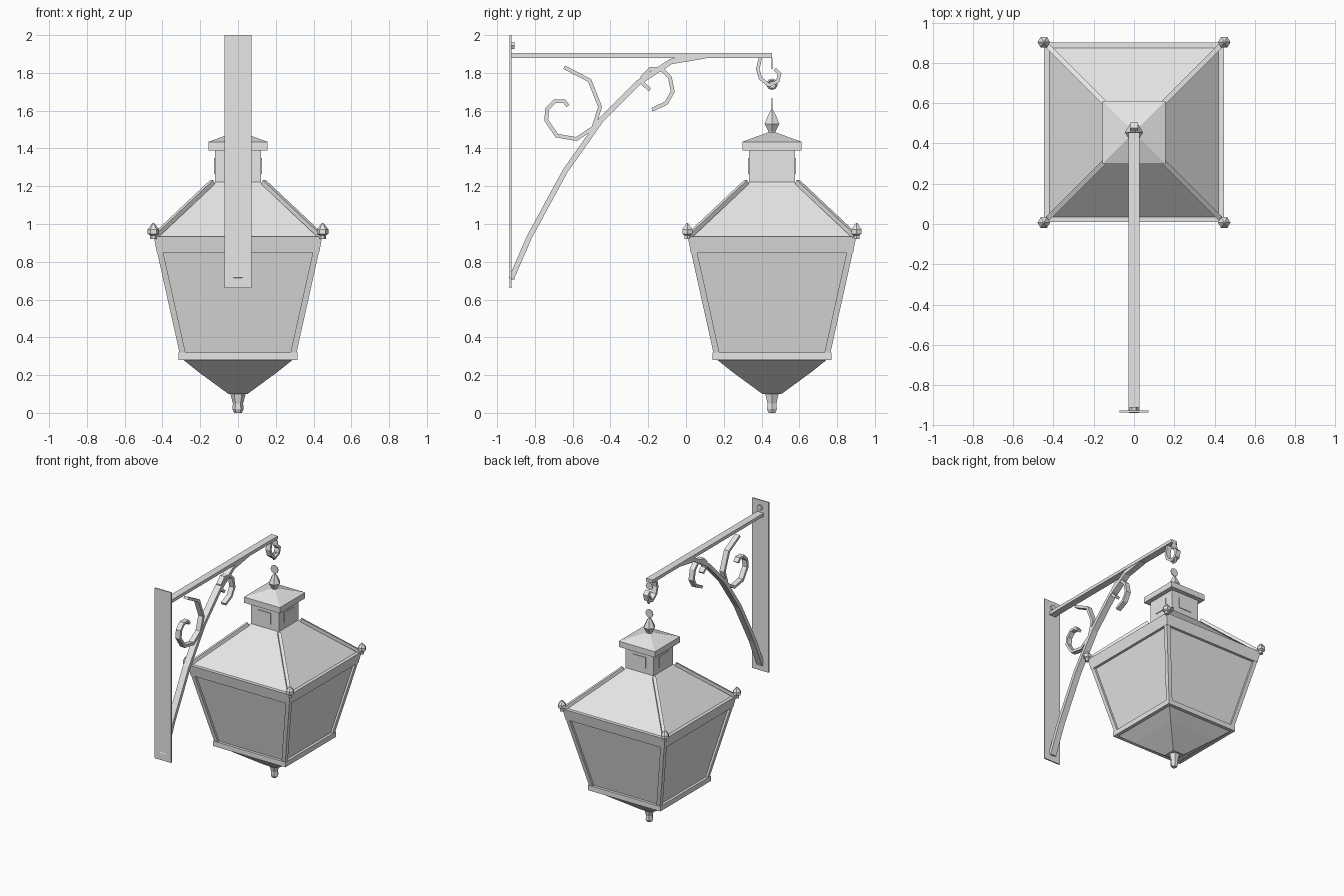
import bpy, bmesh
from math import radians, pi, cos, sin
from mathutils import Vector

cube = bpy.data.objects.get("Cube")
if cube:
    bpy.data.objects.remove(cube)

metal = bpy.data.materials.new("light grey metal")
metal.use_nodes = True
grey = (0.8, 0.8, 0.8, 1)
metal.diffuse_color = grey
metal.node_tree.nodes["Principled BSDF"].inputs["Base Color"].default_value = grey

LAMP_Y = 0.455  # lantern axis


def finish(name, bm):
    bmesh.ops.recalc_face_normals(bm, faces=bm.faces)
    mesh = bpy.data.meshes.new(name)
    bm.to_mesh(mesh)
    bm.free()
    mesh.materials.append(metal)
    obj = bpy.data.objects.new(name, mesh)
    bpy.context.collection.objects.link(obj)
    return obj


def loft(name, rings, cap=True):
    """Skin a list of equal-length point rings."""
    bm = bmesh.new()
    loops = [[bm.verts.new(p) for p in ring] for ring in rings]
    for a, b in zip(loops, loops[1:]):
        for i in range(len(a)):
            j = (i + 1) % len(a)
            bm.faces.new((a[i], a[j], b[j], b[i]))
    if cap:
        bm.faces.new(loops[0])
        bm.faces.new(loops[-1])
    return finish(name, bm)


def turned(name, profile, x=0, y=LAMP_Y, sides=6, turn=0):
    """Stack of regular polygons from (radius, z) pairs."""
    return loft(name, [[(x + r * cos(turn + 2 * pi * i / sides),
                         y + r * sin(turn + 2 * pi * i / sides), z)
                        for i in range(sides)] for r, z in profile])


def square(name, profile):
    """Stack of squares from (half width, z) pairs."""
    return turned(name, [(h * 2 ** 0.5, z) for h, z in profile], sides=4, turn=pi / 4)


def box(name, x, y, z):
    return loft(name, [[(x[0], y[0], h), (x[1], y[0], h), (x[1], y[1], h), (x[0], y[1], h)]
                       for h in z])


def ribbon(name, path, thick, half):
    """Flat iron strip bent along a path of (y, z) points."""
    pts = [Vector(p) for p in path]
    rings = []
    for i, p in enumerate(pts):
        a = (p - pts[i - 1]).normalized() if i else (pts[1] - p).normalized()
        b = (pts[i + 1] - p).normalized() if i < len(pts) - 1 else a
        t = (a + b).normalized()
        n = Vector((-t.y, t.x)) * thick / 2 / max(t.dot(a), 0.5)
        u, v = p + n, p - n
        rings.append([(-half, *u), (half, *u), (half, *v), (-half, *v)])
    return loft(name, rings)


def bar(name, start, end, width):
    """Square bar between two points."""
    a, b = Vector(start), Vector(end)
    d = (b - a).normalized()
    s = d.cross(Vector((0, 0, 1))).normalized() * width / 2
    u = s.cross(d)
    return loft(name, [[p + s + u, p - s + u, p - s - u, p + s - u] for p in (a, b)])


# Wall bracket
box("wall_plate", (-0.072, 0.072), (-0.935, -0.925), (0.66, 2.0))
box("top_arm", (-0.028, 0.028), (-0.928, LAMP_Y), (1.88, 1.905))
ribbon("curved_brace", [(-0.925, 0.71), (-0.83, 0.93), (-0.64, 1.28), (-0.45, 1.55),
                        (-0.25, 1.75), (-0.08, 1.86), (0.1, 1.89)], 0.028, 0.025)
ribbon("large_scroll", [(-0.645, 1.83), (-0.51, 1.76), (-0.455, 1.62), (-0.49, 1.51),
                        (-0.58, 1.45), (-0.685, 1.468), (-0.74, 1.55), (-0.735, 1.61),
                        (-0.695, 1.65), (-0.645, 1.65), (-0.625, 1.625)], 0.02, 0.02)
ribbon("small_scroll", [(-0.18, 1.605), (-0.105, 1.64), (-0.07, 1.7), (-0.085, 1.775),
                        (-0.13, 1.82), (-0.19, 1.82), (-0.23, 1.78), (-0.225, 1.74),
                        (-0.19, 1.71)], 0.02, 0.02)
ribbon("end_hook", [(0.395, 1.885), (0.38, 1.82), (0.395, 1.77), (0.44, 1.735),
                    (0.485, 1.755), (0.495, 1.795), (0.47, 1.82)], 0.018, 0.02)
for label, z in (("upper", 1.945), ("lower", 0.725)):
    bolt = turned(label + "_bolt", [(0.022, -0.008), (0.022, 0.008)], y=0)
    bolt.rotation_euler.x = radians(90)
    bolt.location = (0, -0.917, z)

# Hanging links
for label, z, r in (("upper_link", 1.85, 0.03), ("lower_link", 1.635, 0.033)):
    link = turned(label, [(r, -0.003), (r, 0.003)], y=0, sides=8)
    link.rotation_euler.x = radians(90)
    link.location = (0, LAMP_Y, z)
bpy.ops.mesh.primitive_torus_add(major_segments=10, minor_segments=4, major_radius=0.022,
                                 minor_radius=0.008, location=(0, LAMP_Y, 1.74),
                                 rotation=(0, pi / 2, 0))
ring = bpy.context.object
ring.name = "hook_ring"
ring.data.materials.append(metal)

# Chimney and its cap
turned("top_finial", [(0.022, 1.46), (0.022, 1.49), (0.045, 1.53), (0.022, 1.58), (0.008, 1.6)])
square("chimney_cap", [(0.157, 1.39), (0.157, 1.435), (0.02, 1.485)])
square("chimney", [(0.122, 1.2), (0.122, 1.4)])
for dx, dy in ((1, 0), (-1, 0), (0, 1), (0, -1)):
    cx, cy = dx * 0.123, LAMP_Y + dy * 0.123
    wx, wy = (0.004, 0.055) if dx else (0.055, 0.004)
    box("chimney_panel", (cx - wx, cx + wx), (cy - wy, cy + wy), (1.265, 1.35))

# Lantern body
square("roof", [(0.43, 0.925), (0.122, 1.222)])
square("roof_band", [(0.43, 0.85), (0.446, 0.935)])
square("glass_body", [(0.292, 0.31), (0.412, 0.86)])
square("bottom_ledge", [(0.315, 0.28), (0.315, 0.32)])
square("bottom_funnel", [(0.05, 0.1), (0.21, 0.217), (0.295, 0.285)])
turned("bottom_finial", [(0.02, 0.0), (0.03, 0.02), (0.027, 0.05), (0.042, 0.105)])

# Corner posts, roof ribs and corner finials
for sx in (-1, 1):
    for sy in (-1, 1):
        def corner(h, z):
            return (sx * h, LAMP_Y + sy * h, z)
        loft("corner_post", [[(corner(h, z)[0] + a * 0.016, corner(h, z)[1] + b * 0.016, z)
                              for a, b in ((-1, -1), (1, -1), (1, 1), (-1, 1))]
                             for h, z in ((0.292, 0.31), (0.414, 0.86))])
        bar("roof_rib", corner(0.44, 0.935), corner(0.135, 1.222), 0.024)
        x, y, _ = corner(0.448, 0)
        turned("corner_finial", [(0.017, 0.92), (0.017, 0.94), (0.031, 0.948),
                                 (0.031, 0.972), (0.004, 1.005)], x, y)
